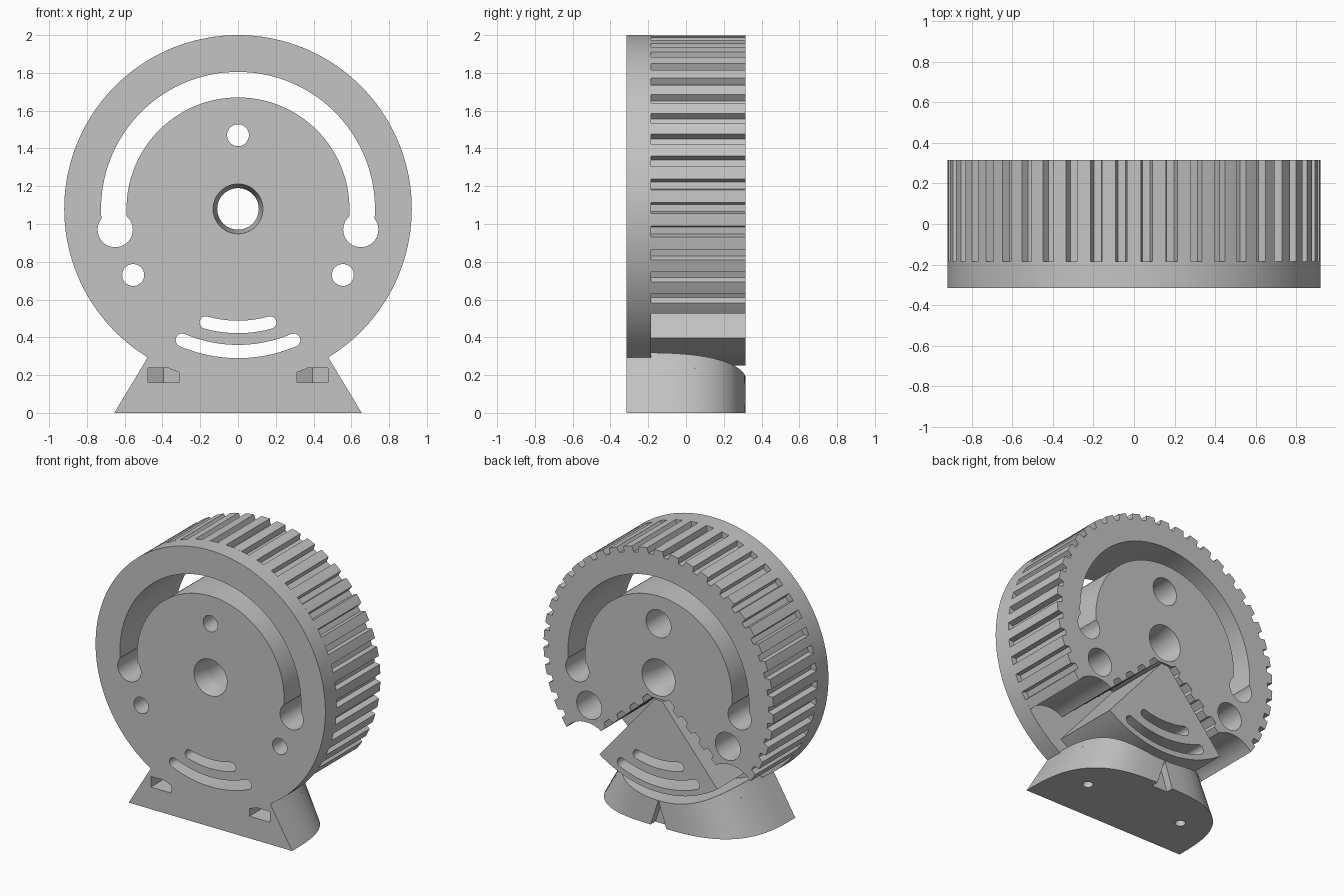
import bpy, bmesh
from math import sin, cos, pi, radians, atan2, hypot

if "Cube" in bpy.data.objects:
    bpy.data.objects.remove(bpy.data.objects["Cube"], do_unlink=True)

grey = bpy.data.materials.new("plain grey")
grey.use_nodes = True
grey.diffuse_color = (0.55, 0.55, 0.55, 1)
grey.node_tree.nodes["Principled BSDF"].inputs["Base Color"].default_value = (0.55, 0.55, 0.55, 1)

HUB = 1.08                           # height of the wheel centre
FRONT, STEP, BACK = -0.315, -0.185, 0.315
RIM = 0.92


def loft(name, rings):
    """Solid skinned through rings of equal point count."""
    bm = bmesh.new()
    loops = [[bm.verts.new(p) for p in ring] for ring in rings]
    n = len(loops[0])
    for a, b in zip(loops, loops[1:]):
        for i in range(n):
            j = (i + 1) % n
            bm.faces.new((a[i], a[j], b[j], b[i]))
    bm.faces.new(loops[0])
    bm.faces.new(loops[-1])
    bmesh.ops.recalc_face_normals(bm, faces=bm.faces)
    mesh = bpy.data.meshes.new(name)
    bm.to_mesh(mesh)
    bm.free()
    mesh.materials.append(grey)
    ob = bpy.data.objects.new(name, mesh)
    bpy.context.collection.objects.link(ob)
    return ob


def prism(name, outline, y0, y1):
    return loft(name, [[(x, y, z) for x, z in outline] for y in (y0, y1)])


def arc(r, a0, a1, n, cx=0, cz=HUB):
    return [(cx + r * cos(a0 + (a1 - a0) * i / n), cz + r * sin(a0 + (a1 - a0) * i / n))
            for i in range(n + 1)]


def disc(r, cx=0, cz=HUB, n=48):
    return arc(r, 0, 2 * pi, n, cx, cz)[:-1]


def rod(x, z, r, y0=-0.4, y1=0.4):
    return prism("cutter", disc(r, x, z), y0, y1)


def curved_slot(r, half_width, half_angle):
    """Round-ended slot following an arc below the hub."""
    a0, a1 = -pi / 2 - half_angle, -pi / 2 + half_angle
    pts = arc(r + half_width, a0, a1, 24)
    pts += arc(half_width, a1, a1 + pi, 10, r * cos(a1), HUB + r * sin(a1))[1:]
    pts += arc(r - half_width, a1, a0, 24)[1:]
    pts += arc(half_width, a0 + pi, a0 + 2 * pi, 10, r * cos(a0), HUB + r * sin(a0))[1:-1]
    return prism("cutter", pts, -0.4, 0.4)


def carve(ob, cutters):
    """Subtract cutters, bake the result and smooth it."""
    for c in cutters:
        m = ob.modifiers.new("cut", 'BOOLEAN')
        m.operation = 'DIFFERENCE'
        m.solver = 'EXACT'
        m.object = c
    deps = bpy.context.evaluated_depsgraph_get()
    baked = bpy.data.meshes.new_from_object(ob.evaluated_get(deps))
    ob.modifiers.clear()
    ob.data = baked
    bpy.ops.object.select_all(action='DESELECT')
    ob.select_set(True)
    bpy.context.view_layer.objects.active = ob
    bpy.ops.object.shade_smooth_by_angle(angle=radians(25))


# Cutters shared by the face plate and the toothed body
bore = loft("cutter", [[(x, y, z) for x, z in disc(r)] for y, r in
                       ((-0.33, 0.135), (-0.2, 0.11), (0.2, 0.11), (0.33, 0.135))])
end = radians(-9.6)
big_slot = prism("cutter", arc(0.725, end, pi - end, 96) + arc(0.59, pi - end, end, 96), -0.4, 0.4)
slot_ends = [rod(s * 0.65, 0.97, 0.093) for s in (-1, 1)]
bolt_spots = [(0, 1.47), (-0.555, 0.73), (0.555, 0.73)]
bolts = [rod(x, z, 0.058) for x, z in bolt_spots]
bolt_wells = [rod(x, z, 0.1, -0.02) for x, z in bolt_spots]
small_slots = [curved_slot(0.755, 0.035, radians(23)), curved_slot(0.625, 0.033, radians(15.8))]
through = [bore, big_slot] + slot_ends + bolts

# Face plate
plate = prism("face_plate", disc(RIM, n=144), FRONT, STEP)
carve(plate, through + small_slots)

# Toothed body: one half outline from the top down, then mirrored
half = []
pitch, depth = radians(7.8), 0.04
for k in range(17):
    for offset, r in ((-0.34, RIM - depth), (-0.27, RIM), (0, RIM), (0.27, RIM), (0.34, RIM - depth)):
        a = (k + offset) * pitch
        if a >= 0 and a < radians(126):
            half.append((r * sin(a), HUB + r * cos(a)))
half.append((RIM * sin(radians(127)), HUB + RIM * cos(radians(127))))
tip, corner, root = half[-1], (0.46, 0.57), (0.05, 0.925)
# concave bite between the rim and the jaw
bx, bz = 0.605, 0.39
for i in range(1, 16):
    a0, a1 = (atan2(p[1] - bz, p[0] - bx) for p in (tip, corner))
    r0, r1 = (hypot(p[0] - bx, p[1] - bz) for p in (tip, corner))
    t = i / 16
    a, r = a0 + (a1 - a0) * t, r0 + (r1 - r0) * t
    half.append((bx + r * cos(a), bz + r * sin(a)))
half.append(corner)
# toothed jaw wall
dx, dz = root[0] - corner[0], root[1] - corner[1]
length = hypot(dx, dz)
for k in range(4):
    for f, d in ((0.35, 0), (0.45, 0.035), (0.85, 0.035), (0.95, 0)):
        t = (k + f) / 4
        half.append((corner[0] + dx * t + dz / length * d,
                     corner[1] + dz * t - dx / length * d))
half.append(root)
outline = half + [(-x, z) for x, z in reversed(half) if x > 1e-6]
body = prism("toothed_body", outline, STEP, BACK)
carve(body, through + bolt_wells)

# Wedge between the two jaws
side = atan2(0.40 - HUB, 0.47)
wedge = prism("centre_wedge", [(0.03, 0.915), (-0.03, 0.915)] + arc(0.83, -pi - side, side, 32),
              STEP, BACK)
carve(wedge, small_slots)

# Foot: rounded back, sides leaning inwards, hollowed to follow the wheel
def foot_ring(z):
    w = 0.655 - 0.603 * z
    pts = []
    for i in range(65):
        a = pi * i / 64
        c, s = cos(a), max(sin(a), 0)
        pts.append((w * abs(c) ** 0.67 * (1 if c > 0 else -1),
                    FRONT + (BACK - FRONT) * s ** 0.67, z))
    return pts


foot = loft("foot", [foot_ring(0), foot_ring(0.38)])
foot_cuts = [prism("cutter", disc(0.89, n=128), -0.5, 0.5),
             prism("cutter", [(-0.07, -0.02), (0.07, -0.02), (0, 0.19)], 0.26, 0.4)]
for s in (-1, 1):
    # nut pocket with a pointed end, and the screw hole below it
    pocket = [(-0.0825, -0.4), (0.0825, -0.4), (0.0825, 0.048), (0, 0.095), (-0.0825, 0.048)]
    foot_cuts.append(loft("cutter", [[(s * 0.395 + x, y, z) for x, y in pocket]
                                     for z in (0.16, 0.237)]))
    foot_cuts.append(loft("cutter", [[(x, z, h) for x, z in disc(0.035, s * 0.395, 0, 24)]
                                     for h in (-0.1, 0.2)]))
carve(foot, foot_cuts)

# Remove the helpers
for ob in [o for o in bpy.data.objects if o.name.startswith("cutter")]:
    bpy.data.objects.remove(ob, do_unlink=True)
